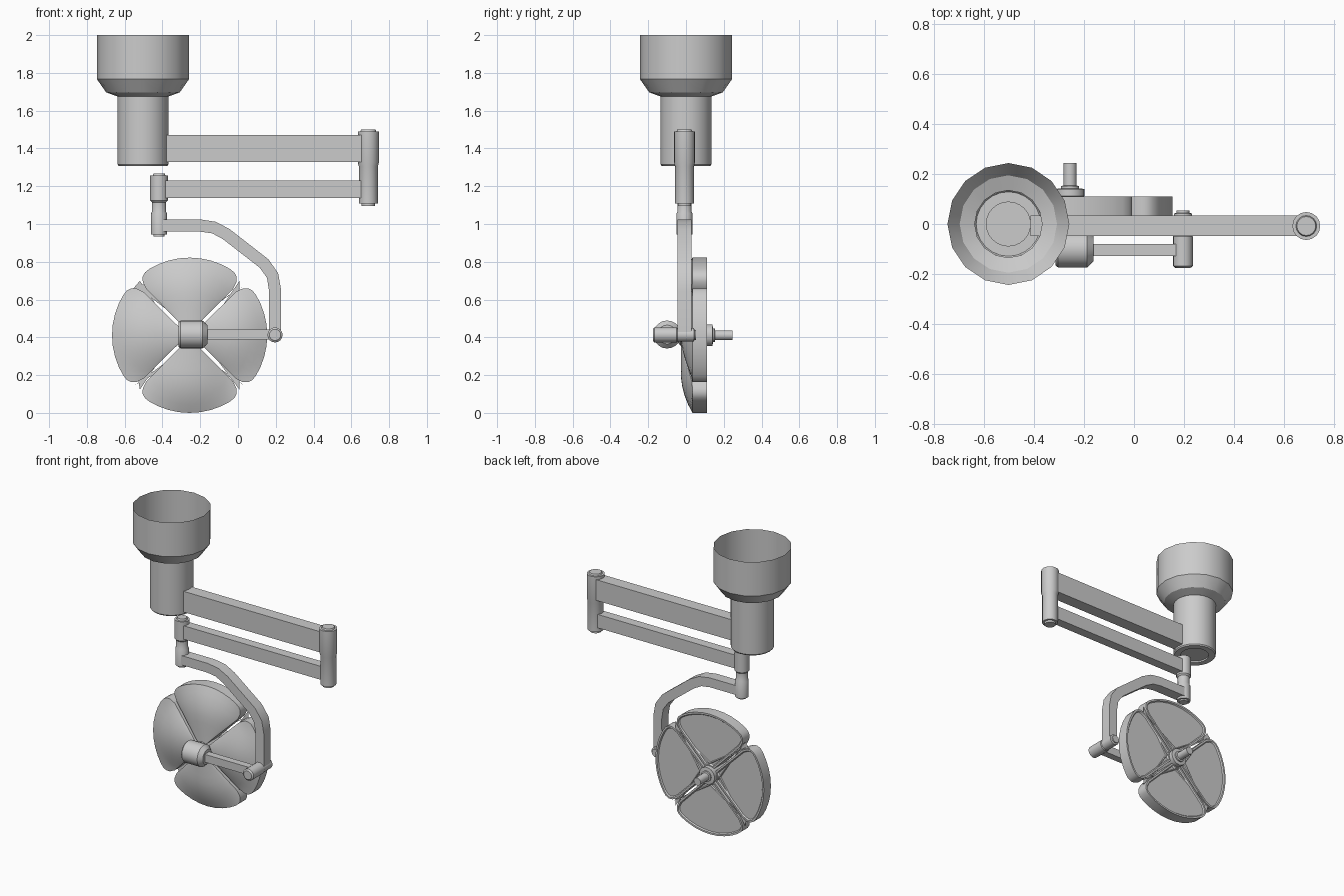
import bpy, bmesh, math
from mathutils import Vector, Matrix

if "Cube" in bpy.data.objects:
    bpy.data.objects.remove(bpy.data.objects["Cube"])

AY = -0.008                              # depth of the arm centreline
HEAD = Vector((-0.256, 0, 0.411))        # centre of the lamp head


def finish(bm, name, angle=30, normals=True):
    if normals:
        bmesh.ops.recalc_face_normals(bm, faces=bm.faces)
    me = bpy.data.meshes.new(name)
    bm.to_mesh(me)
    bm.free()
    ob = bpy.data.objects.new(name, me)
    bpy.context.collection.objects.link(ob)
    bpy.ops.object.select_all(action='DESELECT')
    ob.select_set(True)
    bpy.context.view_layer.objects.active = ob
    bpy.ops.object.shade_smooth_by_angle(angle=math.radians(angle))
    return ob


def lathe(name, profile, origin, axis='Z', n=16, cap0=True, cap1=True):
    """Revolve (radius, distance) points about an axis through origin."""
    bm = bmesh.new()
    rings = []
    for r, h in profile:
        ring = []
        for i in range(n):
            a = 2 * math.pi * i / n
            c, s = r * math.cos(a), r * math.sin(a)
            p = {'X': (h, c, s), 'Y': (s, h, c), 'Z': (c, s, h)}[axis]
            ring.append(bm.verts.new(Vector(origin) + Vector(p)))
        rings.append(ring)
    for a, b in zip(rings, rings[1:]):
        for i in range(n):
            j = (i + 1) % n
            bm.faces.new((a[i], a[j], b[j], b[i]))
    if cap0:
        bm.faces.new(rings[0])
    if cap1:
        bm.faces.new(rings[-1])
    return finish(bm, name)


def box(name, lo, hi):
    bm = bmesh.new()
    bmesh.ops.create_cube(bm, size=1)
    lo, hi = Vector(lo), Vector(hi)
    for v in bm.verts:
        v.co = Vector([(l + h) / 2 + c * (h - l) for l, h, c in zip(lo, hi, v.co)])
    return finish(bm, name)


# ceiling canopy (open top) and column
lathe("ceiling_canopy", [(0.244, 2.0), (0.244, 1.767), (0.195, 1.697), (0.135, 1.675)],
      (-0.503, 0, 0), cap0=False, cap1=False)
lathe("ceiling_column", [(0.135, 1.675), (0.135, 1.316), (0.129, 1.308), (0.09, 1.308), (0.09, 1.318)],
      (-0.503, 0, 0), n=24, cap0=False)

# horizontal arms
box("upper_arm", (-0.415, AY - 0.041, 1.328), (0.69, AY + 0.043, 1.47))
box("lower_arm", (-0.418, AY - 0.032, 1.137), (0.69, AY + 0.032, 1.229))

# vertical pivots
lathe("elbow_pivot", [(0.038, 1.5), (0.042, 1.49), (0.056, 1.49), (0.056, 1.325), (0.05, 1.305),
                      (0.05, 1.108), (0.036, 1.108), (0.036, 1.094)], (0.69, AY, 0))
lathe("drop_pivot", [(0.03, 1.268), (0.034, 1.256), (0.047, 1.256), (0.047, 1.125), (0.038, 1.115),
                     (0.038, 1.065), (0.043, 1.055), (0.043, 0.945), (0.03, 0.945), (0.03, 0.935)],
      (-0.418, AY, 0))

# bent yoke arm: rectangular section swept along a path in xz
path = [Vector(p) for p in [(-0.418, 0.992), (-0.2, 0.992), (-0.127, 0.981), (-0.063, 0.947),
                            (0.138, 0.791), (0.183, 0.727), (0.196, 0.65), (0.196, 0.413)]]
bm = bmesh.new()
rings = []
for i, p in enumerate(path):
    d0 = (p - path[max(i - 1, 0)]).normalized()
    d1 = (path[min(i + 1, len(path) - 1)] - p).normalized()
    t = (d0 + d1).normalized()
    n = Vector((-t.y, t.x)) * 0.032
    rings.append([bm.verts.new((p.x + s * n.x, AY + y, p.y + s * n.y))
                  for s, y in ((1, -0.038), (1, 0.036), (-1, 0.036), (-1, -0.038))])
for a, b in zip(rings, rings[1:]):
    for i in range(4):
        j = (i + 1) % 4
        bm.faces.new((a[i], a[j], b[j], b[i]))
bm.faces.new(rings[0])
bm.faces.new(rings[-1])
finish(bm, "yoke_arm")

# yoke pivot, rod and motor-like hub in front of the head
lathe("yoke_pivot", [(0.03, -0.176), (0.04, -0.168), (0.04, -0.05), (0.036, -0.045),
                     (0.036, 0.042), (0.026, 0.045), (0.026, 0.054)], (0.196, 0, 0.413), 'Y')
box("head_rod", (-0.18, -0.128, 0.388), (0.196, -0.08, 0.442))
lathe("head_hub", [(0.066, -0.314), (0.074, -0.304), (0.074, -0.188), (0.05, -0.162)],
      (0, -0.1, 0.415), 'X', n=20)

# central spindle with rear boss and handle
lathe("head_spindle", [(0.03, -0.09), (0.03, -0.05), (0.054, -0.03), (0.054, 0.11), (0.058, 0.112),
                       (0.058, 0.14), (0.036, 0.143), (0.036, 0.152), (0.026, 0.154), (0.026, 0.245)],
      HEAD, 'Y', n=20)

# lamp petals: domed front, straight wall, recessed rear lens
half = [(0, 0.411), (8, 0.411), (16, 0.411), (24, 0.411), (31, 0.411), (35.5, 0.408),
        (38.8, 0.397), (41.3, 0.376), (43.2, 0.335)]
outline = [(-a, r) for a, r in reversed(half[1:])] + half
STEPS = 8


def front_depth(r, phi):
    w = min(1, abs(phi) / 43) ** 2
    mid = -0.027 + 0.061 * (max(0, r - 0.2) / 0.211) ** 2
    edge = -0.027 + 0.057 * (r - 0.05) / 0.28
    return min(0.034, (1 - w) * mid + w * edge)


def petal(name, turn):
    bm = bmesh.new()
    cols = []
    for deg, r in outline:
        o = Vector((math.sin(math.radians(deg)), math.cos(math.radians(deg)))) * r
        q = math.radians(deg * 35 / 43.2)
        inner = Vector((math.sin(q), math.cos(q))) * 0.05
        col = []
        for k in range(STEPS + 1):
            p = inner.lerp(o, k / STEPS)
            phi = math.degrees(math.atan2(p.x, p.y))
            if abs(deg) == half[-1][0]:
                phi = 43
            col.append(bm.verts.new((p.x, front_depth(p.length, phi), p.y)))
        cols.append(col)
    for a, b in zip(cols, cols[1:]):
        for k in range(STEPS):
            bm.faces.new((a[k], b[k], b[k + 1], a[k + 1]))
    loop = ([c[0] for c in cols] + cols[-1][1:] + [c[-1] for c in reversed(cols[:-1])]
            + cols[0][-2:0:-1])
    back = [bm.verts.new((v.co.x, 0.11, v.co.z)) for v in loop]
    for i in range(len(loop)):
        j = (i + 1) % len(loop)
        bm.faces.new((loop[i], loop[j], back[j], back[i]))
    lens = bm.faces.new(back)
    bmesh.ops.recalc_face_normals(bm, faces=bm.faces)
    bmesh.ops.inset_region(bm, faces=[lens], thickness=0.012, use_even_offset=True)
    bmesh.ops.inset_region(bm, faces=[lens], thickness=0.006, depth=-0.008, use_even_offset=True)
    bmesh.ops.transform(bm, verts=bm.verts,
                        matrix=Matrix.Translation(HEAD) @ Matrix.Rotation(turn, 4, 'Y'))
    finish(bm, name, normals=False)


for i, side in enumerate(("top", "right", "bottom", "left")):
    petal("lamp_petal_" + side, i * math.pi / 2)
